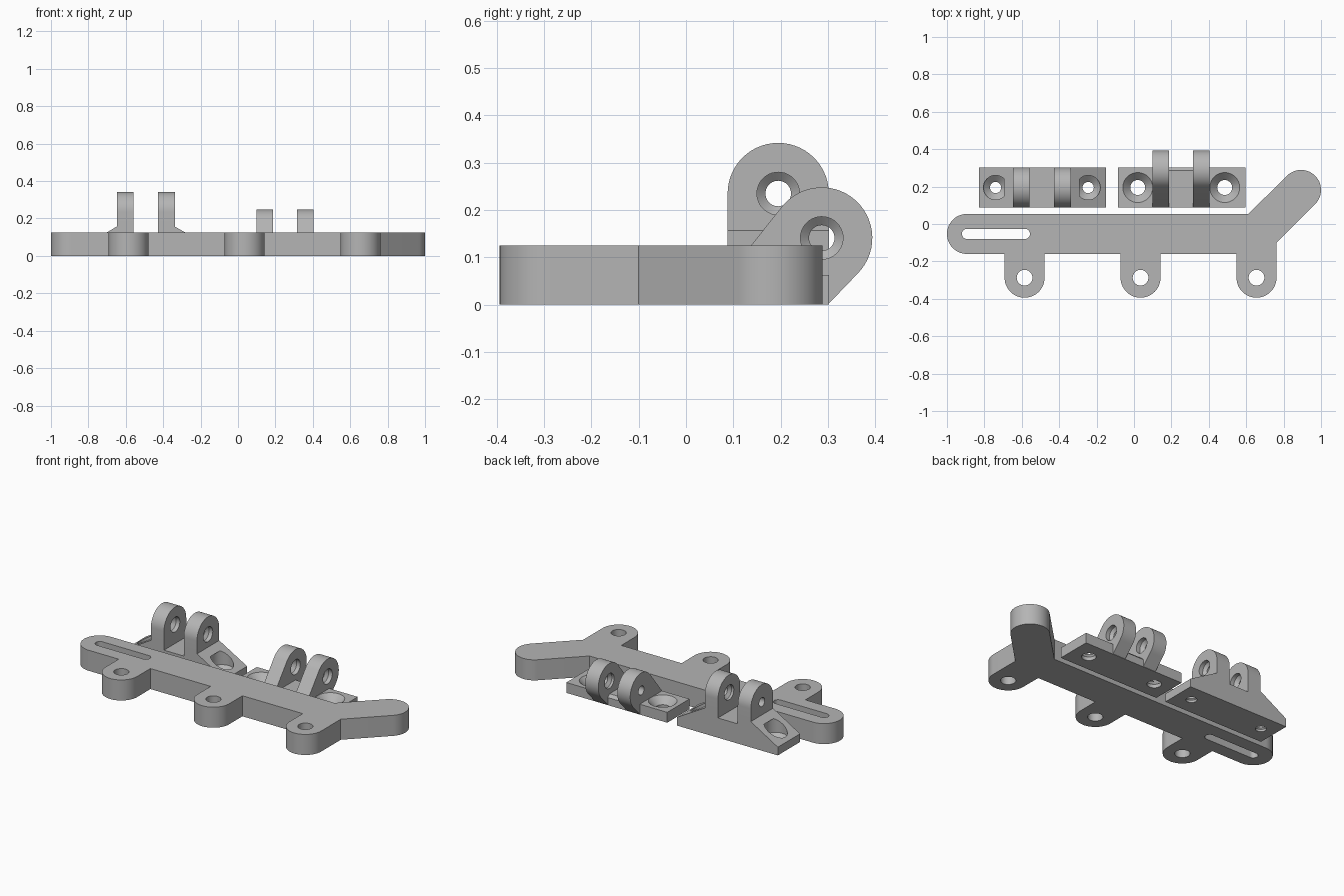
import bpy, bmesh
from math import cos, sin, radians, sqrt, atan2, acos, degrees, pi

if "Cube" in bpy.data.objects:
    bpy.data.objects.remove(bpy.data.objects["Cube"], do_unlink=True)

grey = bpy.data.materials.new("plain grey")
grey.use_nodes = True
grey.diffuse_color = (0.46, 0.46, 0.46, 1)
grey.node_tree.nodes["Principled BSDF"].inputs["Base Color"].default_value = (0.46, 0.46, 0.46, 1)

R = 0.107      # rounded end radius shared by all parts
H = 0.125      # plate height
BASE = 0.063   # flat bracket thickness
MID = 0.195    # bracket centre line in y


def arc(cx, cy, r, start, end, n=28):
    return [(cx + r * cos(radians(start + (end - start) * i / n)),
             cy + r * sin(radians(start + (end - start) * i / n))) for i in range(n + 1)]


def place(axis, u, v, h):
    return {"x": (h, u, v), "y": (u, h, v), "z": (u, v, h)}[axis]


def finish(bm, name):
    bmesh.ops.recalc_face_normals(bm, faces=bm.faces)
    mesh = bpy.data.meshes.new(name)
    bm.to_mesh(mesh)
    bm.free()
    ob = bpy.data.objects.new(name, mesh)
    bpy.context.collection.objects.link(ob)
    mesh.materials.append(grey)
    return ob


def loft(name, axis, rings):
    """Close a stack of matching outlines, each given as (points, height)."""
    bm = bmesh.new()
    loops = [[bm.verts.new(place(axis, u, v, h)) for u, v in pts] for pts, h in rings]
    n = len(loops[0])
    for a, b in zip(loops, loops[1:]):
        for i in range(n):
            j = (i + 1) % n
            bm.faces.new((a[i], a[j], b[j], b[i]))
    bm.faces.new(loops[0])
    bm.faces.new(loops[-1])
    return finish(bm, name)


def prism(name, axis, pts, low, high):
    return loft(name, axis, [(pts, low), (pts, high)])


def bore(axis, u, v, profile):
    """Turned cutter from (radius, height) pairs."""
    return loft("hole_cutter", axis,
                [(arc(u, v, r, 0, 360, 40)[:-1], h) for r, h in profile])


def combine(target, others, operation):
    bpy.context.view_layer.objects.active = target
    for other in others:
        other.hide_render = True
        mod = target.modifiers.new("combine", "BOOLEAN")
        mod.operation, mod.solver, mod.object = operation, "EXACT", other
        bpy.ops.object.modifier_apply(modifier=mod.name)
        bpy.data.objects.remove(other, do_unlink=True)


def smooth(ob):
    bpy.ops.object.select_all(action="DESELECT")
    ob.select_set(True)
    bpy.context.view_layer.objects.active = ob
    bpy.ops.object.shade_smooth_by_angle(angle=radians(25))


# Mounting plate: slotted bar, three tabs and an angled arm
tabs, tab_y, bar_y = (-0.585, 0.035, 0.655), -0.287, -0.053
outline = arc(-1 + R, bar_y, R, 90, 270)
for x in tabs:
    outline.append((x - R, bar_y - R))
    outline += arc(x, tab_y, R, 180, 360)
    outline.append((x + R, bar_y - R if x < tabs[-1] else -0.1))
outline += arc(1 - R, 0.182, R, -45, 135)
outline.append((0.612, bar_y + R))
plate = prism("mounting_plate", "z", outline, 0, H)
slot = arc(-0.893, bar_y, 0.027, 90, 270) + arc(-0.583, bar_y, 0.027, -90, 90)
combine(plate, [prism("slot_cutter", "z", slot, -0.1, 0.3)]
        + [bore("z", x, tab_y, [(0.042, -0.1), (0.042, 0.3)]) for x in tabs], "DIFFERENCE")
smooth(plate)


def ear_holes(y, z, left, right):
    """Pin holes, widened on the sides where the pin head and nut sit."""
    (a, b), (c, d) = left, right
    return [bore("x", y, z, [(0.027, a - 0.02), (0.027, b - 0.045),
                             (0.045, b - 0.025), (0.045, b + 0.02)]),
            bore("x", y, z, [(0.045, c - 0.02), (0.045, c + 0.015), (0.027, c + 0.03),
                             (0.027, d - 0.04), (0.045, d - 0.025), (0.045, d + 0.02)])]


# Tall bracket: sloped base with two upright ears
low, high = MID - R, MID + R
ears = ((-0.648, -0.56), (-0.427, -0.338))
base = [(-0.83, 0), (-0.15, 0), (-0.15, 0.05), (ears[1][1], 0.157), (ears[1][0], 0.157),
        (ears[1][0], 0.12), (ears[0][1], 0.12), (ears[0][1], 0.157), (ears[0][0], 0.157),
        (-0.83, 0.05)]
tall = prism("tall_bracket", "y", base, low, high)
ear_shape = [(low, 0.03), (high, 0.03)] + arc(MID, 0.235, R, 0, 180)
combine(tall, [prism("ear", "x", ear_shape, a, b) for a, b in ears], "UNION")
combine(tall, [bore("z", x, MID, [(0.03, -0.1), (0.03, 0.015), (0.065, 0.045), (0.065, 0.13)])
               for x in (-0.74, -0.245)] + ear_holes(MID, 0.235, *ears), "DIFFERENCE")
smooth(tall)

# Low bracket: flat base with two ears leaning backwards
ears = ((0.1, 0.187), (0.315, 0.403))
base = [(low, 0), (high, 0), (high, BASE), (low, BASE)]
flat = prism("low_bracket", "x", base, -0.085, 0.595)
cy, cz = 0.287, 0.141
dy, dz = low - cy, BASE - cz
tangent = degrees(atan2(dz, dy) - acos(R / sqrt(dy * dy + dz * dz))) % 360
ear_shape = [(low, BASE), (low, 0), (0.3, 0)] + arc(cy, cz, R, -45, tangent)
combine(flat, [prism("ear", "x", ear_shape, a, b) for a, b in ears], "UNION")
# Bevelled rear edge between the ears
notch = [(high - 0.017, BASE), (high + 0.01, BASE - 0.027), (high + 0.01, BASE + 0.01),
         (high - 0.017, BASE + 0.01)]
combine(flat, [prism("bevel_cutter", "x", notch, ears[0][1], ears[1][0])]
        + [bore("z", x, MID, [(0.04, -0.1), (0.04, 0.022), (0.08, BASE), (0.08, 0.09)])
           for x in (0.02, 0.485)] + ear_holes(cy, cz, *ears), "DIFFERENCE")
smooth(flat)
